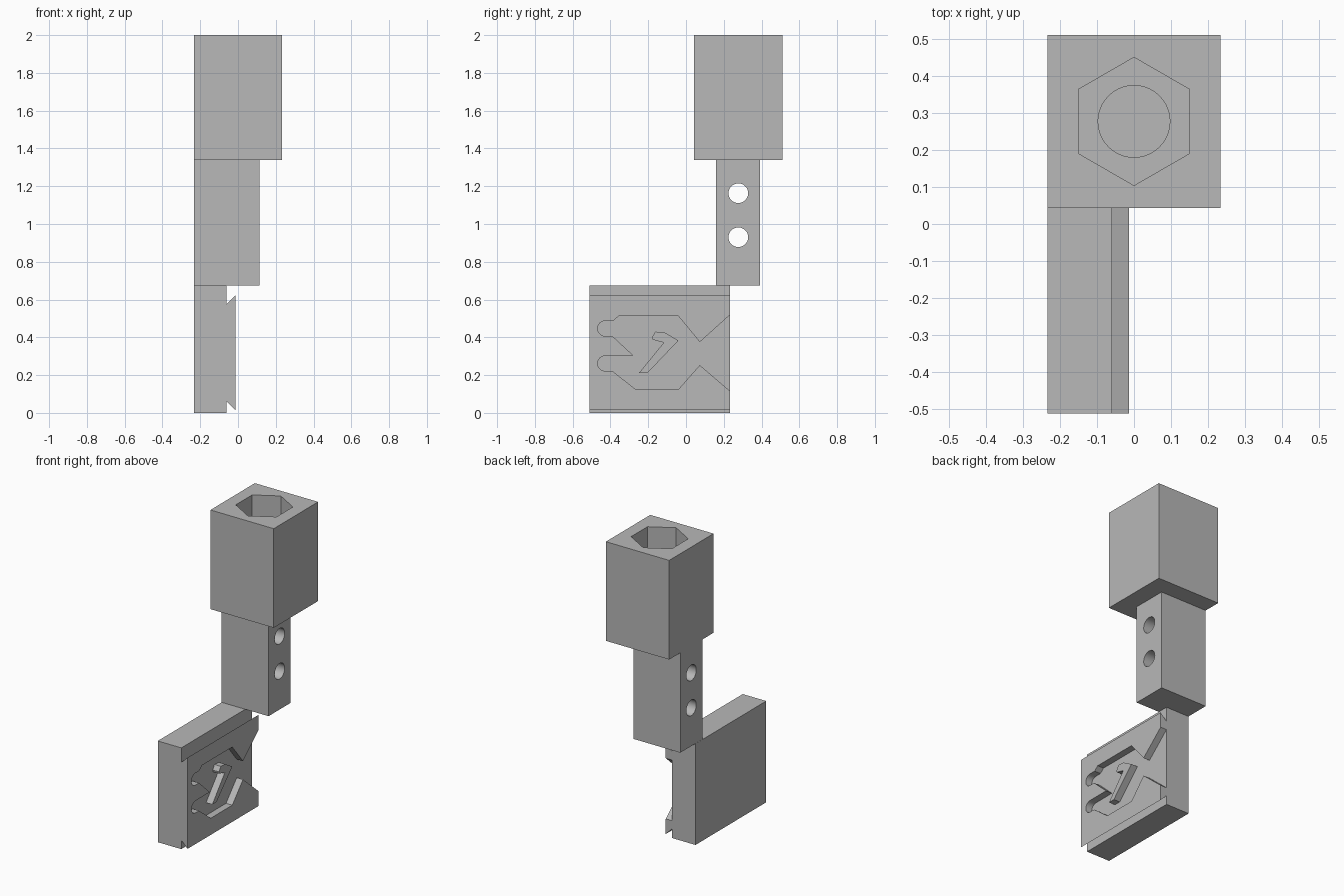
import bpy
import bmesh
from math import cos, sin, pi, radians
from mathutils import Vector

if "Cube" in bpy.data.objects:
    bpy.data.objects.remove(bpy.data.objects["Cube"], do_unlink=True)

GREY = (0.48, 0.48, 0.48, 1)
grey = bpy.data.materials.new("plain_grey")
grey.use_nodes = True
grey.diffuse_color = GREY
grey.node_tree.nodes["Principled BSDF"].inputs["Base Color"].default_value = GREY


def prism(name, outline, axis, low, high):
    """Extrude a 2D outline along an axis; the outline uses the other two axes in order."""
    def place(p, d):
        co = list(p)
        co.insert("xyz".index(axis), d)
        return Vector(co)
    bm = bmesh.new()
    face = bm.faces.new([bm.verts.new(place(p, low)) for p in outline])
    ext = bmesh.ops.extrude_face_region(bm, geom=[face])
    shift = place((0, 0), high - low)
    bmesh.ops.translate(bm, vec=shift,
                        verts=[v for v in ext["geom"] if isinstance(v, bmesh.types.BMVert)])
    bmesh.ops.recalc_face_normals(bm, faces=bm.faces)
    mesh = bpy.data.meshes.new(name)
    bm.to_mesh(mesh)
    bm.free()
    mesh.materials.append(grey)
    obj = bpy.data.objects.new(name, mesh)
    bpy.context.collection.objects.link(obj)
    return obj


def rect(x0, x1, y0, y1):
    return [(x0, y0), (x1, y0), (x1, y1), (x0, y1)]


def arc(cx, cy, r, start, end, n):
    return [(cx + r * cos(radians(start + (end - start) * i / n)),
             cy + r * sin(radians(start + (end - start) * i / n))) for i in range(n + 1)]


def circle(cx, cy, r, n=40, start=0):
    return arc(cx, cy, r, start, start + 360, n)[:-1]


def select_only(obj):
    bpy.ops.object.select_all(action="DESELECT")
    obj.select_set(True)
    bpy.context.view_layer.objects.active = obj


def cut(target, cutter):
    """Subtract the cutter and remove it."""
    mod = target.modifiers.new("cut", "BOOLEAN")
    mod.operation = "DIFFERENCE"
    mod.solver = "EXACT"
    mod.object = cutter
    select_only(target)
    bpy.ops.object.modifier_apply(modifier=mod.name)
    bpy.data.objects.remove(cutter, do_unlink=True)


BACK = -0.233     # shared flat side
STEP = -0.06      # floor of the dovetail and of the recess
FACE = -0.014     # raised face
MID_Y = 0.277     # axis of the arm and socket

# Socket block with a hexagonal pocket and a round bore
block = prism("socket_block", rect(BACK, 0.233, 0.043, 0.51), "z", 1.34, 2.0)
cut(block, prism("hex_cutter", circle(0, MID_Y, 0.173, 6, 30), "z", 1.55, 2.1))
cut(block, prism("bore_cutter", circle(0, MID_Y, 0.097), "z", 1.4, 1.6))

# Arm with two cross holes
arm = prism("arm", rect(BACK, 0.113, 0.16, 0.393), "z", 0.675, 1.34)
for z in (0.93, 1.163):
    cut(arm, prism("hole_cutter", circle(MID_Y, z, 0.052), "x", -0.4, 0.4))

# Plate with a dovetail face
plate = prism("dovetail_plate",
              [(BACK, 0), (STEP, 0), (STEP, 0.06), (FACE, 0.014),
               (FACE, 0.621), (STEP, 0.577), (STEP, 0.674), (BACK, 0.674)],
              "y", -0.511, 0.233)

# Recess shaped like a body with a tail and two rounded prongs
recess = ([(0.253, 0.537), (0.073, 0.375), (-0.04, 0.512), (-0.357, 0.512), (-0.385, 0.487)]
          + arc(-0.428, 0.447, 0.04, 90, 270, 12)
          + [(-0.39, 0.407), (-0.278, 0.303)]
          + arc(-0.428, 0.262, 0.04, 90, 270, 12)
          + [(-0.39, 0.222), (-0.267, 0.125), (-0.04, 0.125), (0.073, 0.253), (0.253, 0.098)])
cut(plate, prism("recess_cutter", recess, "x", STEP, 0.1))

# Hooked island standing in the recess
hook = [(-0.18, 0.4), (-0.162, 0.43), (-0.115, 0.427), (-0.04, 0.383),
        (-0.205, 0.21), (-0.25, 0.21), (-0.118, 0.372), (-0.178, 0.388)]
island = prism("hook_island", hook, "x", STEP, FACE)

for obj in (block, arm, plate, island):
    select_only(obj)
    bpy.ops.object.shade_smooth_by_angle(angle=radians(25))
